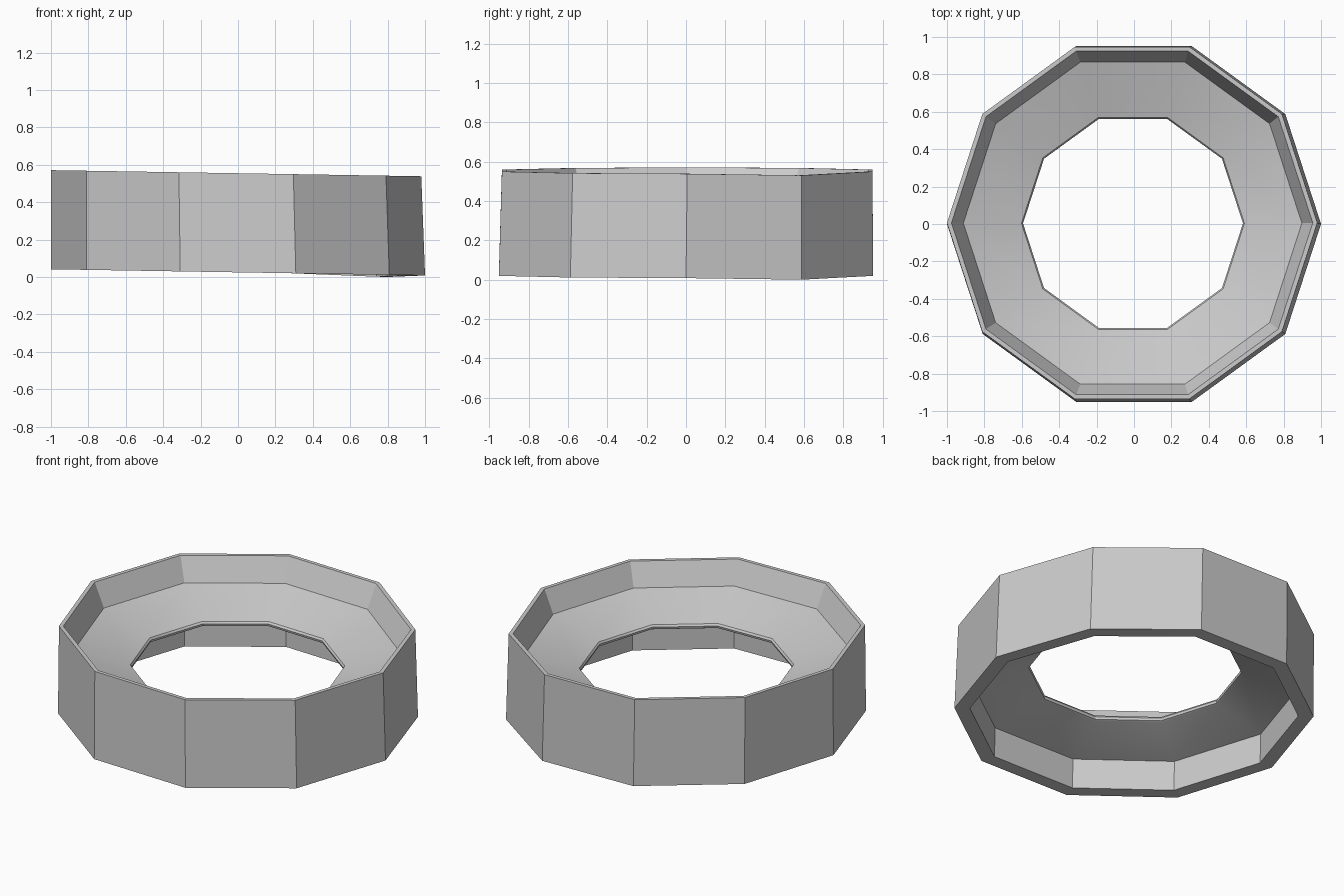
import bpy, bmesh
from math import sin, cos, pi, radians

if "Cube" in bpy.data.objects:
    bpy.data.objects.remove(bpy.data.objects["Cube"])

SIDES = 10
HEIGHT = 0.53

# Closed cross-section (radius, height), running round the ring wall
PROFILE = [
    (1.000, 0.000), (0.990, 0.530), (0.966, 0.530),    # outer wall and thin rim
    (0.905, 0.390),                                    # upper shoulder
    (0.610, 0.300), (0.596, 0.296), (0.588, 0.284),    # funnel and rounded hole lip
    (0.592, 0.270), (0.605, 0.264),
    (0.914, 0.185), (0.914, 0.000),                    # underside and foot
]


def place(r, z, i):
    """Ring point with the slight lean and tilt of the model."""
    a = 2 * pi * i / SIDES
    x, y, t = r * cos(a), r * sin(a), z / HEIGHT
    dip = 0.011 if i == 1 and r > 0.7 else 0.0
    return (x - 0.01 * t, y + 0.006 * t, z + 0.025 - 0.0165 * x - dip)


# Ring body
bm = bmesh.new()
rings = [[bm.verts.new(place(r, z, i)) for r, z in PROFILE] for i in range(SIDES)]
n = len(PROFILE)
for i in range(SIDES):
    a, b = rings[i], rings[(i + 1) % SIDES]
    for j in range(n):
        k = (j + 1) % n
        bm.faces.new((a[j], b[j], b[k], a[k]))
bmesh.ops.recalc_face_normals(bm, faces=bm.faces[:])
mesh = bpy.data.meshes.new("ring_body")
bm.to_mesh(mesh)
bm.free()
ring = bpy.data.objects.new("ring_body", mesh)
bpy.context.collection.objects.link(ring)

# Flat outer panels, soft funnel and lip
bpy.context.view_layer.objects.active = ring
ring.select_set(True)
bpy.ops.object.shade_smooth_by_angle(angle=radians(32))
